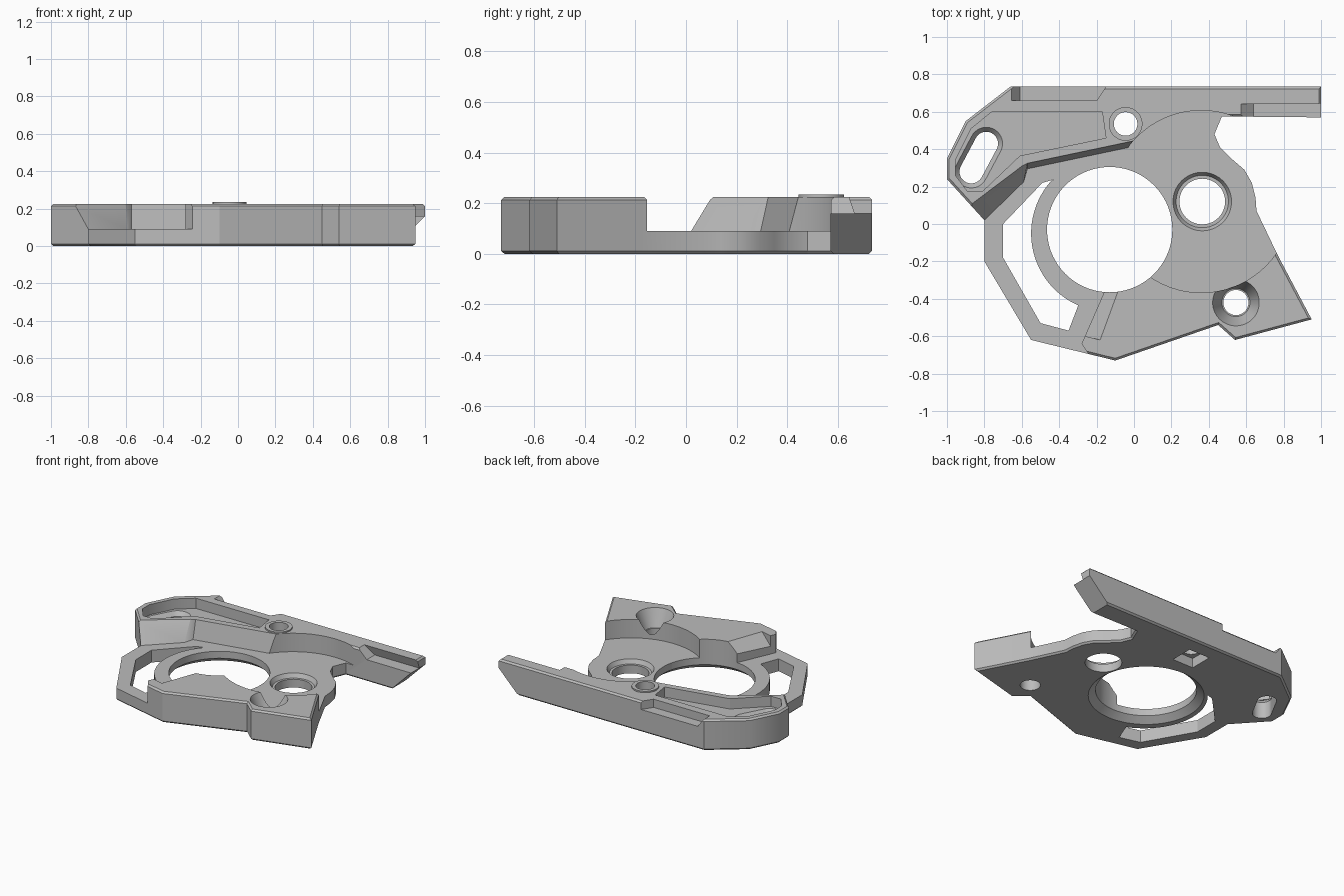
import bpy, bmesh
from math import sin, cos, pi, atan2

if "Cube" in bpy.data.objects:
    bpy.data.objects.remove(bpy.data.objects["Cube"])

grey = bpy.data.materials.new("plain grey")
grey.use_nodes = True
grey.diffuse_color = (0.5, 0.5, 0.5, 1)
grey.node_tree.nodes["Principled BSDF"].inputs["Base Color"].default_value = (0.5, 0.5, 0.5, 1)

LOW, TOP, ABOVE = 0.09, 0.225, 0.3


def loft(name, low, high, z0, z1, chamfer=0):
    """Solid between two matching outlines, with optional chamfered rims."""
    bm = bmesh.new()
    a = [bm.verts.new((x, y, z0)) for x, y in low]
    b = [bm.verts.new((x, y, z1)) for x, y in high]
    bm.faces.new(a)
    bm.faces.new(b)
    for i in range(len(a)):
        j = (i + 1) % len(a)
        bm.faces.new((a[i], a[j], b[j], b[i]))
    bmesh.ops.recalc_face_normals(bm, faces=bm.faces)
    if chamfer:
        rims = [e for e in bm.edges if abs(e.verts[0].co.z - e.verts[1].co.z) < 1e-5]
        bmesh.ops.bevel(bm, geom=rims, offset=chamfer, segments=1, affect='EDGES')
    mesh = bpy.data.meshes.new(name)
    bm.to_mesh(mesh)
    bm.free()
    mesh.materials.append(grey)
    ob = bpy.data.objects.new(name, mesh)
    bpy.context.collection.objects.link(ob)
    return ob


def arc(cx, cy, r, start=0, end=2 * pi, n=72):
    closed = abs(end - start) > 6.28
    steps = n if closed else n - 1
    return [(cx + r * cos(start + (end - start) * i / steps),
             cy + r * sin(start + (end - start) * i / steps)) for i in range(n)]


def stadium(p, q, r):
    t = atan2(q[1] - p[1], q[0] - p[0])
    return arc(*q, r, t - pi / 2, t + pi / 2, 20) + arc(*p, r, t + pi / 2, t + 1.5 * pi, 20)


def combine(tool, operation='DIFFERENCE'):
    tool.hide_render = True
    mod = plate.modifiers.new("combine", 'BOOLEAN')
    mod.operation, mod.solver, mod.object = operation, 'EXACT', tool
    bpy.context.view_layer.objects.active = plate
    bpy.ops.object.modifier_apply(modifier=mod.name)
    bpy.data.objects.remove(tool)


def cut(name, low, z0, z1, high=None):
    combine(loft(name, low, high or low, z0, z1))


def hole(name, x, y, r, z0=-0.1, z1=ABOVE, r_top=None):
    cut(name, arc(x, y, r), z0, z1, arc(x, y, r_top or r))


# Full height body
outline = [(-1, 0.35), (-0.9, 0.55), (-0.66, 0.735), (1, 0.735), (1, 0.57), (0.47, 0.575),
           (0.43, 0.48), (0.46, 0.41), (0.52, 0.35), (0.59, 0.29), (0.63, 0.22), (0.65, 0.14),
           (0.655, 0.07), (0.77, -0.17), (0.95, -0.51), (0.54, -0.62), (0.45, -0.54),
           (-0.1, -0.73), (-0.55, -0.62), (-0.8, -0.2), (-0.8, 0.02), (-1, 0.24)]
plate = loft("mounting_plate", outline, outline, 0, TOP, 0.012)

# Low area on the side, with a ramp and a slightly leaning wall
rest = [(0.2, 0.2), (0.1, -0.2), (-0.1, -0.3), (-0.14, -0.32), (-0.28, -0.64),
        (-0.24, -0.7), (-0.24, -0.9), (-1.2, -0.9), (-1.2, -0.3)]
cut("low_side", [(-1.0, -0.17), (-0.8, 0.02), (-0.59, 0.225), (-0.57, 0.295), (0, 0.415)] + rest,
    LOW, TOP + 0.001,
    [(-1.0, -0.01), (-0.885, 0.095), (-0.6, 0.31), (-0.57, 0.325), (0, 0.445)] + rest)

# Round low area around the second bore
hole("low_round", 0.36, 0.12, 0.487, LOW)

# Sloped strip on the inner side of the front block
cut("sloped_strip", [(-0.15, -0.3), (-0.27, -0.6), (-0.285, -0.595), (-0.165, -0.295)],
    0.14, TOP + 0.001, [(-0.07, -0.32), (-0.18, -0.62), (-0.3, -0.59), (-0.19, -0.28)])

# Opening between the outer strut and the ring
cut("strut_opening", [(-0.42, 0.24), (-0.49, 0.22), (-0.7, 0), (-0.7, -0.18), (-0.5, -0.53),
                      (-0.35, -0.57), (-0.3, -0.44)] + arc(-0.13, -0.05, 0.42, 4.3, 2.4, 36),
    -0.1, ABOVE)

# Pocket with slanted slot
pocket = [(-0.955, 0.26), (-0.955, 0.34), (-0.87, 0.51), (-0.76, 0.6), (-0.17, 0.6),
          (-0.15, 0.46), (-0.61, 0.365), (-0.81, 0.175), (-0.89, 0.175)]
cut("pocket", pocket, 0.15, ABOVE)
ends = (-0.87, 0.28), (-0.79, 0.43)
cut("slot", stadium(*ends, 0.063), -0.1, ABOVE)
cut("slot_rim", stadium(*ends, 0.063), 0.12, 0.151, stadium(*ends, 0.088))

# Raised boss with bolt hole and square nut recess below
boss = arc(-0.045, 0.535, 0.09)
combine(loft("boss", boss, boss, 0.16, 0.235), 'UNION')
hole("bolt_hole", -0.045, 0.535, 0.063)
cut("nut_recess", [(-0.13, 0.45), (0.04, 0.45), (0.04, 0.62), (-0.13, 0.62)], -0.1, 0.07)

# Main bore, second bore and countersunk hole
hole("main_bore", -0.13, -0.03, 0.335)
hole("main_bore_chamfer", -0.13, -0.03, 0.385, -0.001, 0.04, 0.334)
hole("second_bore", 0.365, 0.12, 0.122)
hole("second_bore_rim", 0.365, 0.12, 0.14, 0.06, LOW + 0.001, 0.157)
hole("screw_hole", 0.545, -0.42, 0.067)
hole("countersink", 0.545, -0.42, 0.075, 0.1, TOP + 0.001, 0.125)

# Rail: grooves on both edges and slanted end
cut("front_groove", [(0.64, 0.5), (1.1, 0.5), (1.1, 0.665), (0.64, 0.665)], 0.16, TOP + 0.001,
    [(0.57, 0.5), (1.1, 0.5), (1.1, 0.642), (0.57, 0.642)])
cut("back_groove", [(-0.61, 0.66), (-0.2, 0.66), (-0.14, 0.75), (-0.61, 0.75)], 0.165, TOP + 0.001,
    [(-0.655, 0.66), (-0.2, 0.66), (-0.14, 0.75), (-0.655, 0.75)])
cut("rail_end", [(0.74, 0.5), (1.2, 0.5), (1.2, 0.8), (0.74, 0.8)], -0.1, 0.16,
    [(1, 0.5), (1.2, 0.5), (1.2, 0.8), (1, 0.8)])

# Keep edges crisp and bores smooth
bpy.ops.object.select_all(action='DESELECT')
plate.select_set(True)
bpy.context.view_layer.objects.active = plate
bpy.ops.object.shade_smooth_by_angle(angle=0.5)
